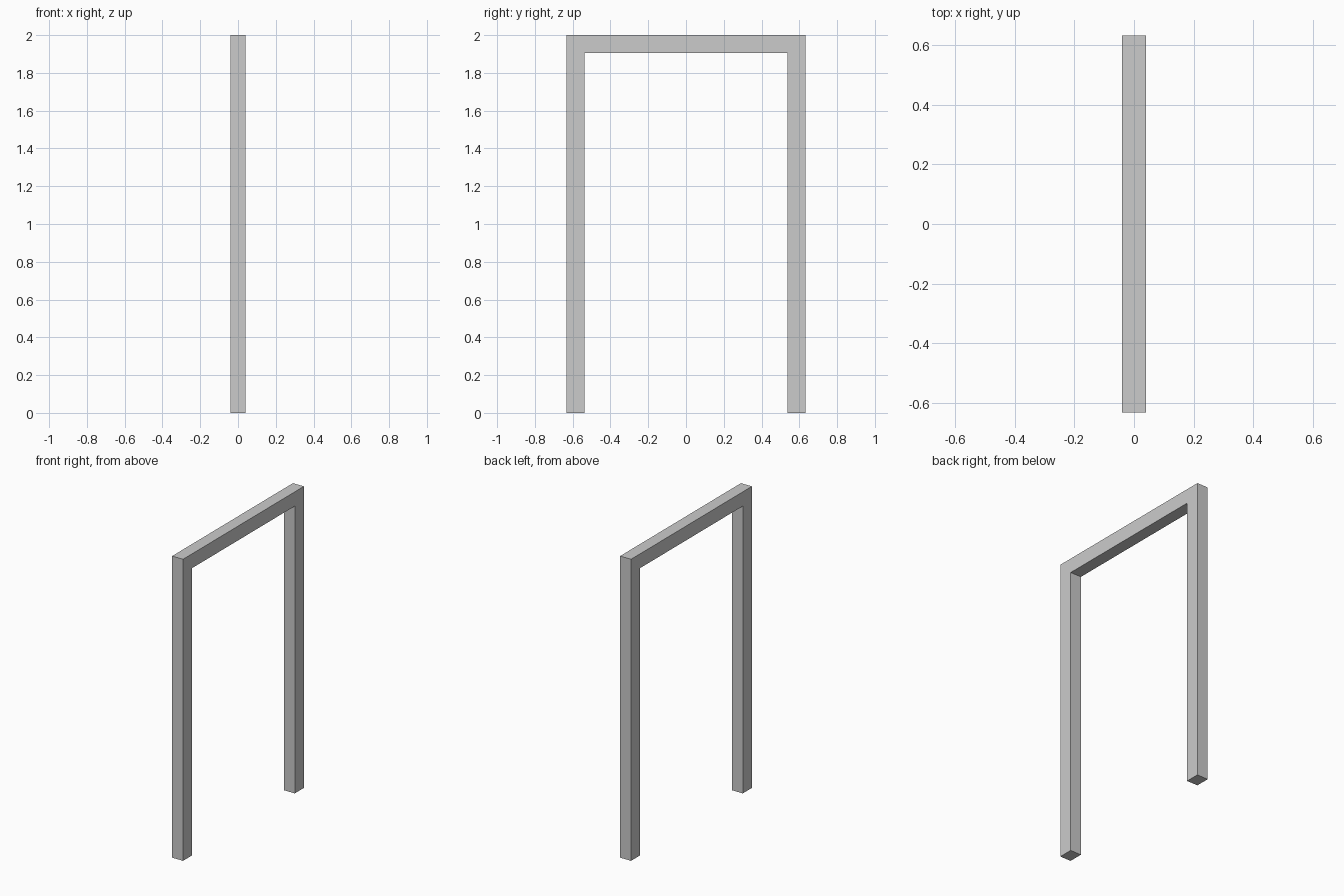
import bpy
import bmesh

if "Cube" in bpy.data.objects:
    bpy.data.objects.remove(bpy.data.objects["Cube"])

HALF_DEPTH = 0.04     # half thickness along x
OUTER, INNER = 0.633, 0.538   # outer and inner half widths along y
TOP, SOFFIT = 2.0, 1.905      # top of lintel and its underside

# One flat grey for the whole frame
grey = bpy.data.materials.new("light grey")
grey.diffuse_color = (0.6, 0.6, 0.6, 1.0)
grey.use_nodes = True
grey.node_tree.nodes["Principled BSDF"].inputs["Base Color"].default_value = grey.diffuse_color

# Portal outline in the y-z plane: half of it, then its mirror image
half = [(OUTER, 0), (OUTER, TOP)]
inner = [(INNER, SOFFIT), (INNER, 0)]
outline = (half + [(-y, z) for y, z in reversed(half)]
           + [(-y, z) for y, z in reversed(inner)] + inner)

# Extrude the outline through the frame depth
bm = bmesh.new()
face = bm.faces.new([bm.verts.new((-HALF_DEPTH, y, z)) for y, z in outline])
result = bmesh.ops.extrude_face_region(bm, geom=[face], use_keep_orig=True)
verts = [v for v in result["geom"] if isinstance(v, bmesh.types.BMVert)]
bmesh.ops.translate(bm, verts=verts, vec=(2 * HALF_DEPTH, 0, 0))
bmesh.ops.recalc_face_normals(bm, faces=bm.faces)

mesh = bpy.data.meshes.new("door_frame")
bm.to_mesh(mesh)
bm.free()
mesh.materials.append(grey)
bpy.context.collection.objects.link(bpy.data.objects.new("door_frame", mesh))
